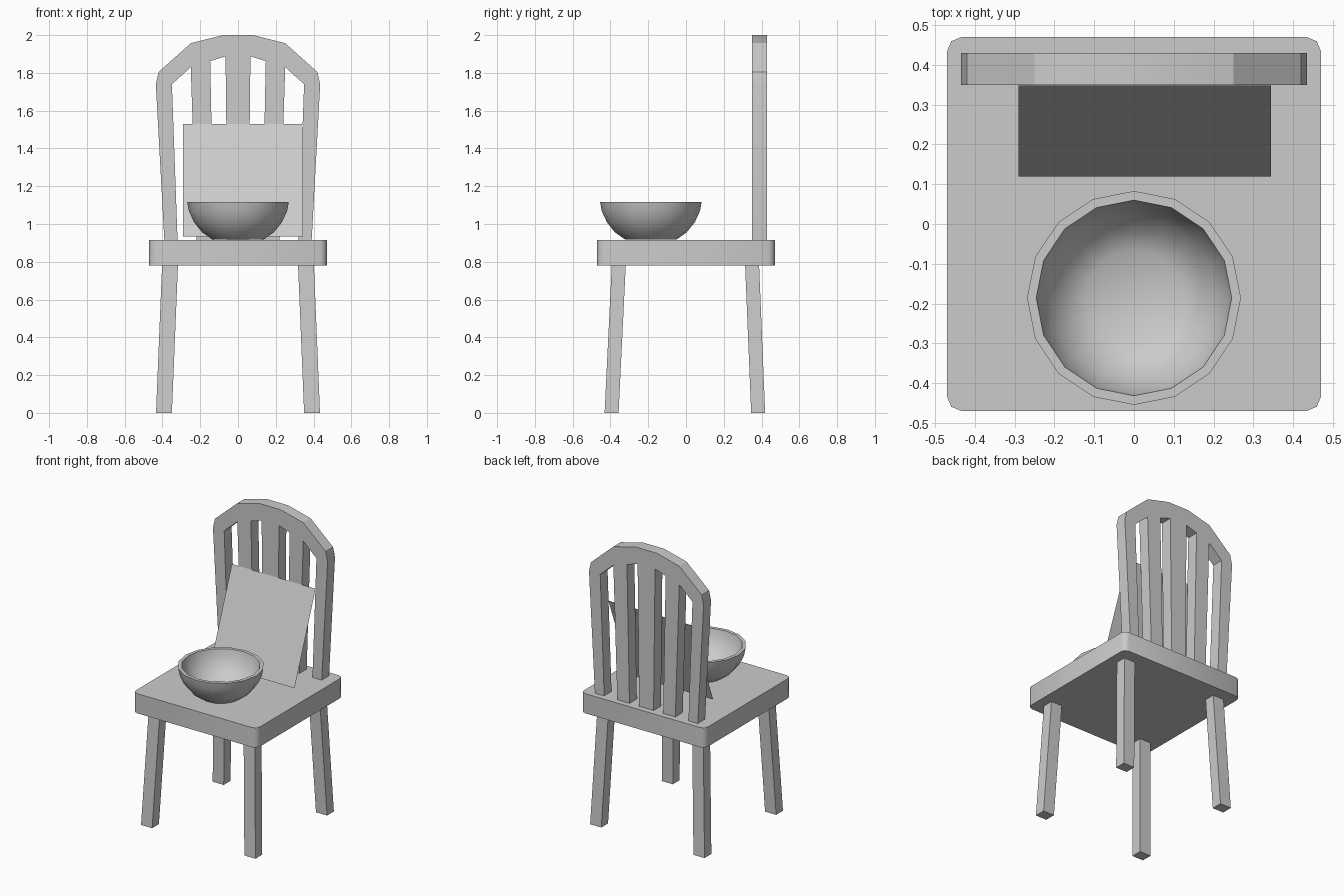
import bpy, bmesh, math
from mathutils import Vector

if "Cube" in bpy.data.objects:
    bpy.data.objects.remove(bpy.data.objects["Cube"])


def make_object(name, bm, smooth=None):
    bmesh.ops.recalc_face_normals(bm, faces=bm.faces)
    mesh = bpy.data.meshes.new(name)
    bm.to_mesh(mesh)
    bm.free()
    ob = bpy.data.objects.new(name, mesh)
    bpy.context.collection.objects.link(ob)
    if smooth:
        bpy.ops.object.select_all(action='DESELECT')
        ob.select_set(True)
        bpy.context.view_layer.objects.active = ob
        bpy.ops.object.shade_smooth_by_angle(angle=math.radians(smooth))
    return ob


def extrude_outline(name, points, offset, smooth=None):
    bm = bmesh.new()
    face = bm.faces.new([bm.verts.new(p) for p in points])
    ext = bmesh.ops.extrude_face_region(bm, geom=[face], use_keep_orig=True)
    verts = [v for v in ext['geom'] if isinstance(v, bmesh.types.BMVert)]
    bmesh.ops.translate(bm, verts=verts, vec=Vector(offset))
    return make_object(name, bm, smooth)


SEAT_BOTTOM, SEAT_TOP = 0.78, 0.915

# Seat with rounded vertical corners
bm = bmesh.new()
bmesh.ops.create_cube(bm, size=1)
for v in bm.verts:
    v.co = (v.co.x * 0.94, v.co.y * 0.94,
            SEAT_TOP if v.co.z > 0 else SEAT_BOTTOM)
corners = [e for e in bm.edges
           if abs(e.verts[0].co.z - e.verts[1].co.z) > 0.1]
bmesh.ops.bevel(bm, geom=corners, offset=0.035, segments=2, profile=0.5,
                affect='EDGES')
make_object("seat", bm, 50)


# Splayed square legs
def leg(name, side, y_foot, y_top):
    bm = bmesh.new()
    bmesh.ops.create_cube(bm, size=1)
    for v in bm.verts:
        top = v.co.z > 0
        v.co = (side * (0.36 if top else 0.392) + v.co.x * 0.084,
                (y_top if top else y_foot) + v.co.y * 0.074,
                SEAT_BOTTOM if top else 0)
    make_object(name, bm)


for side, label in ((-1, "left"), (1, "right")):
    leg("front_leg_" + label, side, -0.394, -0.356)
    leg("back_leg_" + label, side, 0.382, 0.35)

# Backrest: arch, posts and slats as one comb-shaped outline
outer = [(0.39, SEAT_TOP), (0.435, 1.74), (0.42, 1.805), (0.25, 1.957),
         (0.08, 2.0)]
inner = [(0.055, SEAT_TOP), (0.066, 1.888), (0.147, 1.862),
         (0.128, SEAT_TOP), (0.22, SEAT_TOP), (0.25, 1.83),
         (0.35, 1.74), (0.32, SEAT_TOP)]
right = inner + outer
half = [(x, 0.35, z) for x, z in right]
mirrored = [(-x, y, z) for x, y, z in reversed(half)]
extrude_outline("backrest", half + mirrored, (0, 0.08, 0), 20)

# Thin sheet leaning against the backrest
mesh = bpy.data.meshes.new("leaning_sheet")
mesh.from_pydata([(-0.29, 0.12, 0.935), (0.345, 0.12, 0.935),
                  (0.345, 0.348, 1.53), (-0.29, 0.348, 1.53)],
                 [], [(0, 1, 2, 3)])
bpy.context.collection.objects.link(
    bpy.data.objects.new("leaning_sheet", mesh))

# Bowl: sixteen-sided lathe of a wall profile
profile = [(0, 0.917), (0.135, 0.917), (0.19, 0.956), (0.232, 1.008),
           (0.26, 1.068), (0.269, 1.117), (0.246, 1.117), (0.236, 1.07),
           (0.208, 1.015), (0.17, 0.972), (0.121, 0.942), (0, 0.938)]
bm = bmesh.new()
verts = [bm.verts.new((r, 0, z)) for r, z in profile]
edges = [bm.edges.new(pair) for pair in zip(verts, verts[1:])]
bmesh.ops.spin(bm, geom=verts + edges, cent=(0, 0, 0), axis=(0, 0, 1),
               angle=math.tau, steps=16)
bmesh.ops.remove_doubles(bm, verts=bm.verts, dist=1e-4)
bowl = make_object("bowl", bm, 35)
bowl.location = (0, -0.186, 0)
